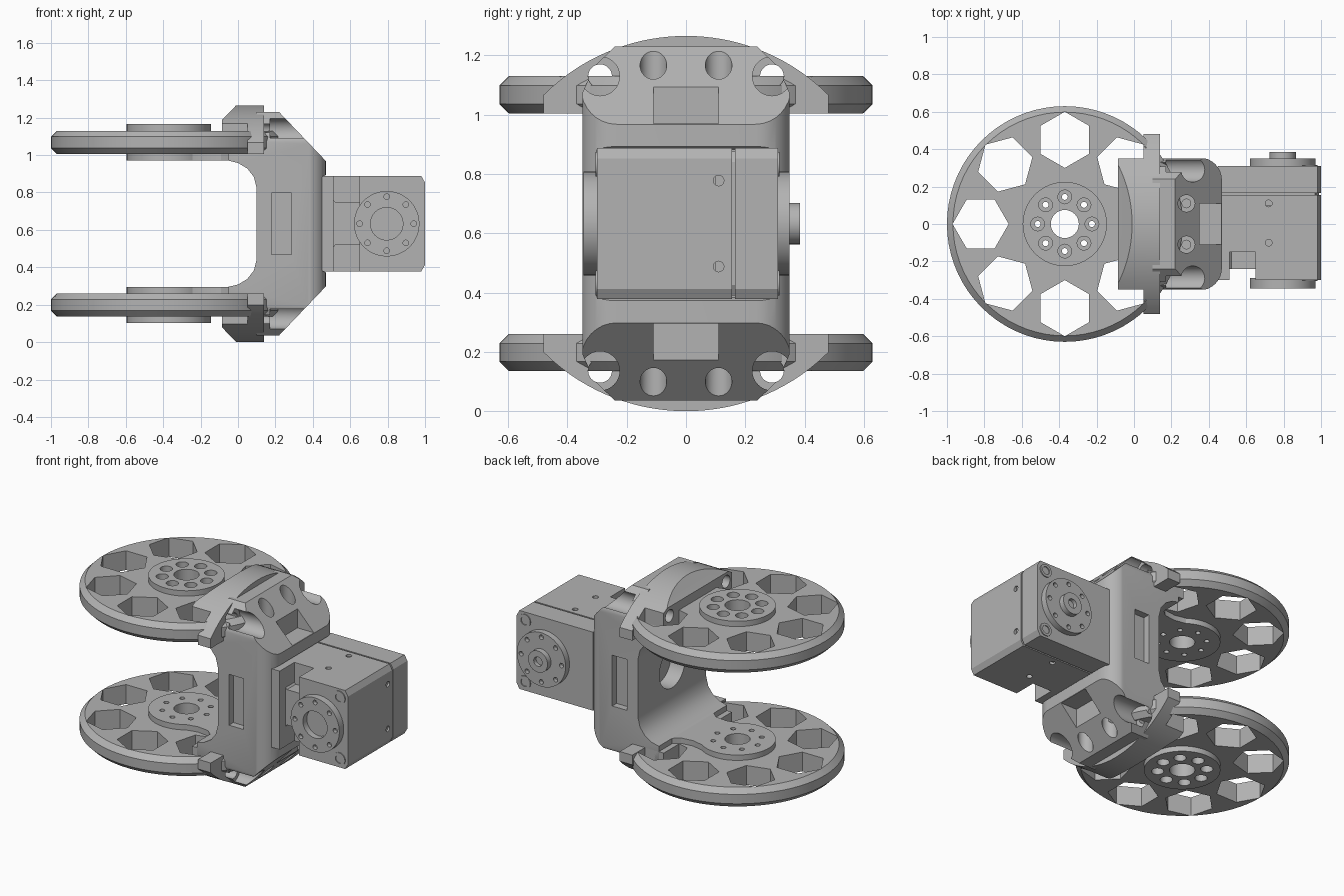
import bpy, bmesh, math
from math import sin, cos, pi, sqrt

if "Cube" in bpy.data.objects:
    bpy.data.objects.remove(bpy.data.objects["Cube"], do_unlink=True)

MID = 0.633          # height of the symmetry plane; parts are built around z = 0
DISC_X = -0.37
MOTOR_X = 0.795

grey = bpy.data.materials.new("machined grey")
grey.use_nodes = True
grey.diffuse_color = (0.45, 0.45, 0.45, 1)
grey.node_tree.nodes["Principled BSDF"].inputs["Base Color"].default_value = (0.45, 0.45, 0.45, 1)


def prism(name, axis, outline, lo, hi):
    """Extrude a 2D outline (other two axes in order) along an axis."""
    place = {"x": lambda a, b, t: (t, a, b),
             "y": lambda a, b, t: (a, t, b),
             "z": lambda a, b, t: (a, b, t)}[axis]
    bm = bmesh.new()
    ends = [[bm.verts.new(place(a, b, t)) for a, b in outline] for t in (lo, hi)]
    n = len(outline)
    bm.faces.new(ends[0])
    bm.faces.new(ends[1])
    for i in range(n):
        j = (i + 1) % n
        bm.faces.new((ends[0][i], ends[0][j], ends[1][j], ends[1][i]))
    bmesh.ops.recalc_face_normals(bm, faces=bm.faces)
    mesh = bpy.data.meshes.new(name)
    bm.to_mesh(mesh)
    bm.free()
    mesh.materials.append(grey)
    ob = bpy.data.objects.new(name, mesh)
    bpy.context.collection.objects.link(ob)
    return ob


def ring(a, b, r, n=32, turn=0.0):
    return [(a + r * cos(turn + 2 * pi * i / n), b + r * sin(turn + 2 * pi * i / n)) for i in range(n)]


def rod(name, axis, a, b, r, lo, hi, n=32, turn=0.0):
    return prism(name, axis, ring(a, b, r, n, turn), lo, hi)


def box(name, x0, x1, y0, y1, z0, z1):
    return prism(name, "z", [(x0, y0), (x1, y0), (x1, y1), (x0, y1)], z0, z1)


def apply(ob, mod):
    bpy.context.view_layer.objects.active = ob
    bpy.ops.object.modifier_apply(modifier=mod.name)


def boolean(ob, tools, operation="DIFFERENCE"):
    """Apply each tool to the part, then discard the tool."""
    for tool in tools:
        mod = ob.modifiers.new("bool", "BOOLEAN")
        mod.operation, mod.solver, mod.object = operation, "EXACT", tool
        apply(ob, mod)
        bpy.data.objects.remove(tool, do_unlink=True)
    return ob


def mirror_z(ob):
    mod = ob.modifiers.new("mirror", "MIRROR")
    mod.use_axis = (False, False, True)
    mod.use_mirror_merge = False
    apply(ob, mod)


def bolt_circle(axis, a, b, radius, r, lo, hi):
    return [rod("cutter", axis, p, q, r, lo, hi, 16) for p, q in ring(a, b, radius, 8)]


def flip(points):
    """Close a half outline by mirroring its second coordinate."""
    return points + [(a, -b) for a, b in reversed(points)]


# Wheel discs: chamfered rim, seven hexagonal windows
disc = rod("wheel_discs", "z", DISC_X, 0, 0.63, 0.372, 0.497, 72)
bm = bmesh.new()
bm.from_mesh(disc.data)
rims = [e for e in bm.edges if abs(e.verts[0].co.z - e.verts[1].co.z) < 1e-5]
bmesh.ops.bevel(bm, geom=rims, offset=0.032, segments=1, affect="EDGES")
bm.to_mesh(disc.data)
bm.free()
windows = []
for k in range(1, 8):
    t = k * pi / 4
    windows.append(rod("cutter", "z", DISC_X + 0.45 * cos(t), 0.45 * sin(t), 0.15, 0.2, 0.7, 6, t))
boolean(disc, windows + [rod("cutter", "z", DISC_X, 0, 0.2, 0.2, 0.7)])
mirror_z(disc)

# Hubs with counterbored bolt circle
hub = rod("wheel_hubs", "z", DISC_X, 0, 0.225, 0.337, 0.532, 64)
boolean(hub, [rod("cutter", "z", DISC_X, 0, 0.075, 0.2, 0.7)]
        + bolt_circle("z", DISC_X, 0, 0.145, 0.037, 0.42, 0.7)
        + bolt_circle("z", DISC_X, 0, 0.145, 0.016, 0.2, 0.5))
mirror_z(hub)

# Tongues joining the hubs to the yoke
tongue = prism("hub_tongues", "z", flip([(-0.36, 0.22), (-0.26, 0.19), (-0.17, 0.17),
                                         (-0.09, 0.18), (-0.02, 0.24), (0.05, 0.33)]), 0.337, 0.4)
boolean(tongue, [rod("cutter", "z", DISC_X, 0, 0.2, 0.2, 0.7)])
mirror_z(tongue)

# Yoke body: side, end and plan outlines intersected
side = flip([(0.45, 0.25), (0.47, 0.26), (0.47, 0.335), (0.22, 0.597), (0.1, 0.597), (0.1, 0.45),
             (-0.05, 0.45), (-0.05, 0.337), (0.0, 0.325), (0.05, 0.295), (0.085, 0.25), (0.1, 0.19)])
body = prism("yoke_body", "y", [(x, z) for x, z in side], -0.5, 0.5)
end = flip([(-0.24, 0.597), (-0.31, 0.53), (-0.35, 0.44)][::-1] + [(0.24, 0.597), (0.31, 0.53), (0.35, 0.44)])
corner = [(0.35 + 0.12 * sin(i * pi / 16), 0.235 + 0.12 * cos(i * pi / 16)) for i in range(9)]
plan = flip([(-0.2, 0.355)] + corner)
boolean(body, [prism("end", "x", end, -0.3, 0.7), prism("plan", "z", plan, -0.8, 0.8)], "INTERSECT")

# Yoke pockets: screw holes, notches, side slots and shaft opening
cuts = [rod("cutter", "x", 0, 0, 0.13, 0, 0.2, 40)]
for s in (-1, 1):
    cuts.append(box("cutter", 0.18, 0.285, s * 0.355 - 0.05, s * 0.355 + 0.05, -0.165, 0.165))
    cuts.append(box("cutter", 0.35, 0.6, -0.11, 0.11, s * 0.4 - 0.063, s * 0.4 + 0.063))
    for y in (-1, 1):
        cuts.append(rod("cutter", "x", y * 0.29, s * 0.497, 0.066, 0.17, 0.7))
        cuts.append(rod("cutter", "x", y * 0.29, s * 0.497, 0.04, -0.3, 0.3))
        cuts.append(rod("cutter", "z", 0.28, y * 0.11, 0.045, *sorted((s * 0.44, s * 0.8))))
boolean(body, cuts)
for s in (-1, 1):
    for y in (-1, 1):
        screw = rod("yoke_screw", "z", 0.28, y * 0.11, 0.026, *sorted((s * 0.43, s * 0.455)), 16)

# Arched flanges over the disc edges
R = 0.68
arc = [(0.48 * i / 16, 0.633 - R + sqrt(R * R - (0.48 * i / 16) ** 2)) for i in range(-16, 17)]
arch = prism("arched_flanges", "x", [(-0.48, 0.372)] + arc + [(0.48, 0.372)], -0.085, 0.14)
boolean(arch, [prism("cutter", "y", [(-0.2, 0.45), (-0.08, 0.56), (-0.01, 0.633), (-0.01, 0.8), (-0.2, 0.8)], -0.6, 0.6)]
        + [box("cutter", -0.3, 0.05, *sorted((s * 0.35, s * 0.7)), 0.2, 0.8) for s in (-1, 1)]
        + [rod("cutter", "x", s * 0.29, 0.497, 0.04, -0.3, 0.3) for s in (-1, 1)])
mirror_z(arch)


# Motor housing: chamfered end, seam between two shells
def shell(name, x0, y0, y1, inset=0.0):
    h = 0.255 - inset
    return prism(name, "y", flip([(x0, h), (0.98 - inset, h), (1.0 - inset, h - 0.035)]), y0, y1)


case = shell("motor_case", 0.45, -0.15, 0.155)
shell("motor_seam", 0.46, 0.1, 0.2, 0.012)
shell("motor_rear_shell", 0.45, 0.165, 0.31)
shell("motor_front_block", 0.65, -0.3, -0.15)
box("motor_arm", 0.44, 0.51, -0.3, -0.14, -0.255, 0.255)
prism("motor_neck", "y", flip([(0.44, 0.2), (0.52, 0.115), (0.66, 0.115)]), -0.24, -0.14)
holes = []
for s in (-1, 1):
    holes.append(rod("cutter", "x", 0.11, s * 0.145, 0.018, 0.95, 1.1, 16))
    for y in (0.11, -0.1):
        holes.append(rod("cutter", "z", 0.72, y, 0.018, *sorted((s * 0.2, s * 0.3)), 16))
boolean(case, holes)

# Motor front boss, rear boss and output shaft
front = rod("motor_front_boss", "y", MOTOR_X, 0, 0.175, -0.345, -0.29, 48)
boolean(front, [rod("cutter", "y", MOTOR_X, 0, 0.087, -0.4, -0.305)]
        + bolt_circle("y", MOTOR_X, 0, 0.145, 0.015, -0.4, -0.32))
rear = rod("motor_rear_boss", "y", MOTOR_X, 0, 0.175, 0.3, 0.35, 48)
boolean(rear, bolt_circle("y", MOTOR_X, 0, 0.145, 0.015, 0.325, 0.4))
shaft = rod("motor_shaft", "y", MOTOR_X, 0, 0.07, 0.34, 0.385)
boolean(shaft, [rod("cutter", "y", MOTOR_X, 0, 0.03, 0.36, 0.4)])

# Corner screws on both motor faces
for z in (-0.2, 0.2):
    for face, out in ((-0.3, -1), (0.31, 1)):
        head = rod("motor_screw", "y", 0.94, z, 0.042, *sorted((face - out * 0.03, face + out * 0.006)))
        boolean(head, [rod("cutter", "y", 0.94, z, 0.026, *sorted((face, face + out * 0.02)), 16)])

# Raise onto the ground and shade
for ob in bpy.context.collection.objects:
    if ob.type == "MESH" and grey.name in ob.data.materials:
        ob.location.z = MID
        bpy.ops.object.select_all(action="DESELECT")
        ob.select_set(True)
        bpy.context.view_layer.objects.active = ob
        bpy.ops.object.shade_smooth_by_angle(angle=math.radians(25))
